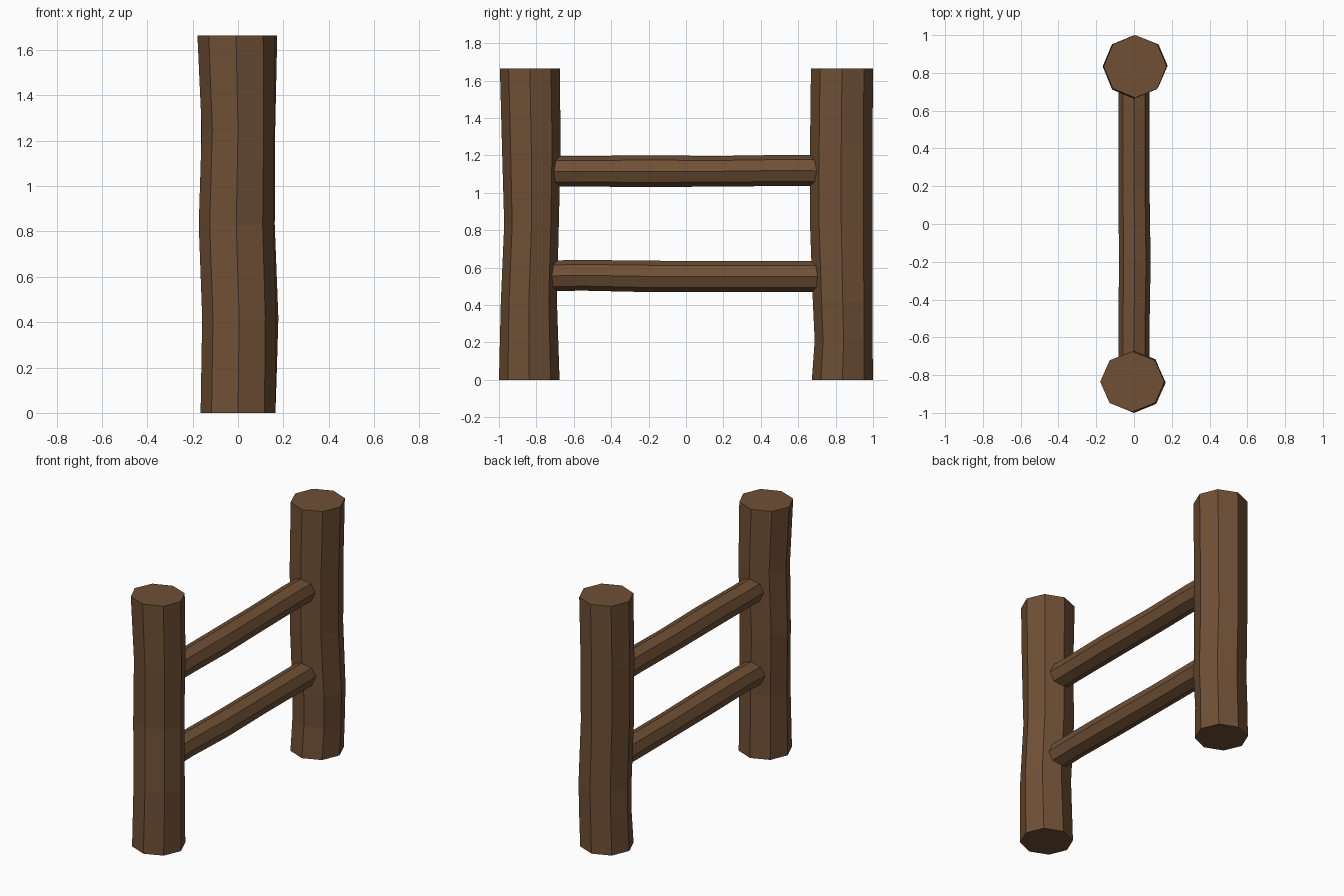
import bpy, bmesh, math
from mathutils import Vector

if "Cube" in bpy.data.objects:
    bpy.data.objects.remove(bpy.data.objects["Cube"])

wood = bpy.data.materials.new("brown_wood")
wood.diffuse_color = (0.16, 0.08, 0.036, 1)
wood.use_nodes = True
wood.node_tree.nodes["Principled BSDF"].inputs["Base Color"].default_value = wood.diffuse_color


def log(name, rings, upright, sides=8):
    """Loft an uneven octagonal log. Each ring: (position along log, offset a, offset b, radius a, radius b)."""
    bm = bmesh.new()
    loops = []
    for t, a, b, ra, rb in rings:
        loop = []
        for i in range(sides):
            ang = 2 * math.pi * i / sides
            u, v = a + ra * math.cos(ang), b + rb * math.sin(ang)
            loop.append(bm.verts.new(Vector((u, v, t)) if upright else Vector((u, t, v))))
        loops.append(loop)
    for lo, hi in zip(loops, loops[1:]):
        for i in range(sides):
            j = (i + 1) % sides
            bm.faces.new((lo[i], lo[j], hi[j], hi[i]))
    bm.faces.new(loops[0][::-1])
    bm.faces.new(loops[-1])
    bmesh.ops.recalc_face_normals(bm, faces=bm.faces)
    mesh = bpy.data.meshes.new(name)
    bm.to_mesh(mesh)
    bm.free()
    mesh.materials.append(wood)
    bpy.context.collection.objects.link(bpy.data.objects.new(name, mesh))


# Posts
log("front_post", [
    (0.00, 0.000, -0.838, 0.165, 0.162),
    (0.42, 0.005, -0.840, 0.163, 0.150),
    (0.83, -0.008, -0.826, 0.165, 0.146),
    (1.25, 0.000, -0.827, 0.160, 0.157),
    (1.665, -0.009, -0.835, 0.170, 0.160)], True)
log("rear_post", [
    (0.00, 0.000, 0.836, 0.165, 0.163),
    (0.21, 0.006, 0.843, 0.166, 0.155),
    (0.42, 0.012, 0.838, 0.166, 0.160),
    (0.83, 0.000, 0.830, 0.162, 0.167),
    (1.25, 0.000, 0.830, 0.164, 0.167),
    (1.665, 0.006, 0.834, 0.167, 0.166)], True)

# Rails running between the posts
for name, z, wobble in (("lower_rail", 0.553, (0.006, -0.001, -0.001)),
                        ("upper_rail", 1.115, (0.0, 0.0, 0.005))):
    log(name, [
        (-0.83, 0.000, z, 0.083, 0.083),
        (-0.56, 0.000, z + wobble[0], 0.082, 0.082),
        (-0.20, 0.004, z, 0.084, 0.084),
        (0.20, 0.000, z + wobble[1], 0.082, 0.082),
        (0.56, 0.000, z + wobble[2], 0.083, 0.083),
        (0.83, 0.000, z, 0.083, 0.083)], False)
